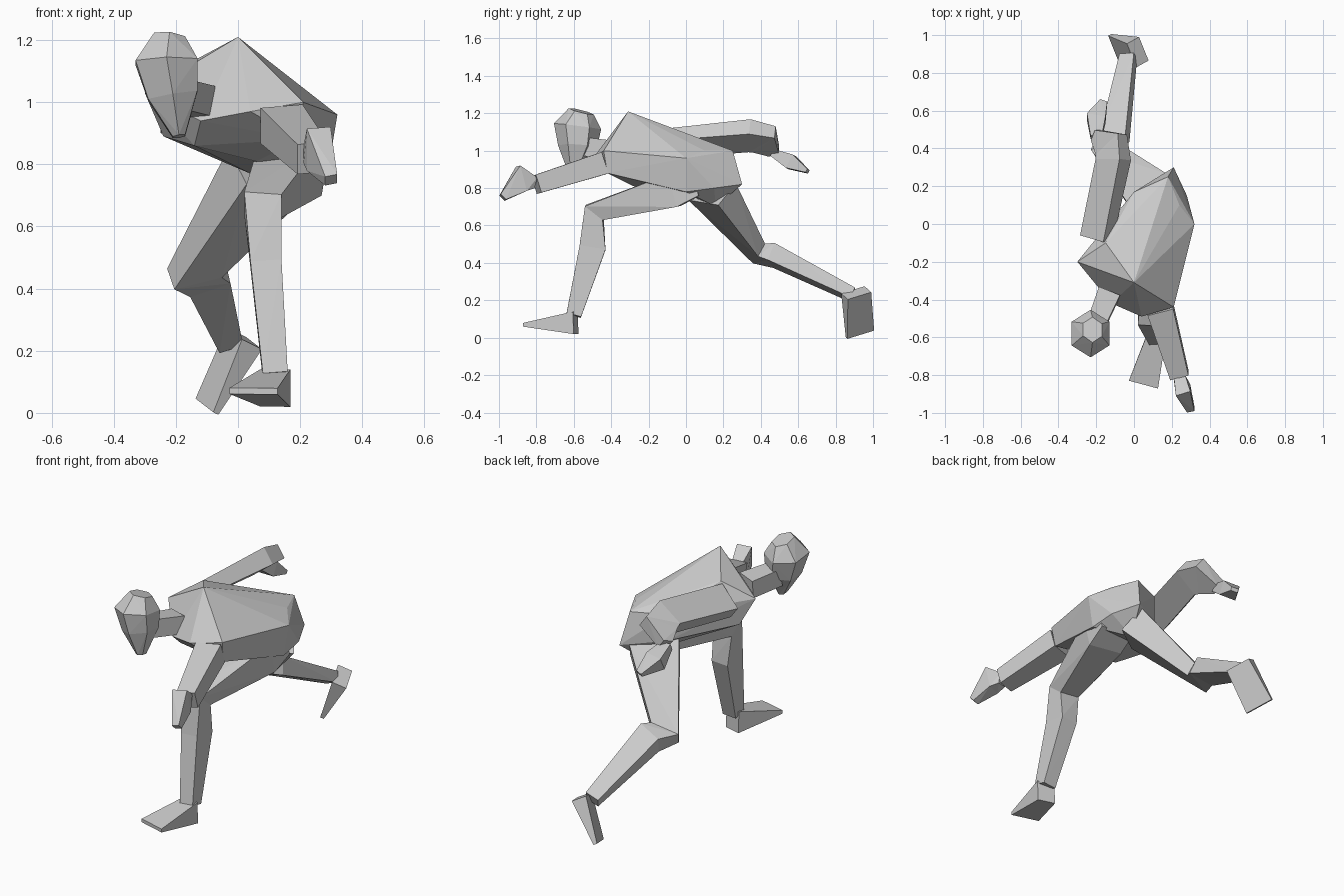
import bpy
import bmesh
from math import cos, pi, sin, tau
from mathutils import Vector

cube = bpy.data.objects.get("Cube")
if cube:
    bpy.data.objects.remove(cube, do_unlink=True)

# Single clay colour
GREY = (0.6, 0.6, 0.6, 1)
clay = bpy.data.materials.new("light_grey_clay")
clay.use_nodes = True
clay.diffuse_color = GREY
clay.node_tree.nodes["Principled BSDF"].inputs["Base Color"].default_value = GREY

ACROSS = Vector((1, 0, 0))


def add_hull(bm, points):
    """Wrap a faceted skin around a handful of points."""
    verts = [bm.verts.new(point) for point in points]
    result = bmesh.ops.convex_hull(bm, input=verts)
    inner = [item for item in result["geom_interior"]
             if isinstance(item, bmesh.types.BMVert) and not item.link_faces]
    bmesh.ops.delete(bm, geom=inner, context="VERTS")


def finish(bm, name):
    """Turn the bmesh into a flat shaded object."""
    bmesh.ops.recalc_face_normals(bm, faces=bm.faces[:])
    mesh = bpy.data.meshes.new(name)
    bm.to_mesh(mesh)
    bm.free()
    mesh.materials.append(clay)
    bpy.context.collection.objects.link(bpy.data.objects.new(name, mesh))


def solid(name, points):
    """One faceted volume."""
    bm = bmesh.new()
    add_hull(bm, points)
    finish(bm, name)


def section(centre, along, side, width, depth, sides):
    """Polygon around a joint, square to the direction of the limb."""
    side = (side - along * side.dot(along)).normalized()
    front = along.cross(side)
    corners = []
    for step in range(sides):
        angle = (step + 0.5) * tau / sides
        reach = 1 / cos(pi / sides)
        corners.append(centre + side * width * reach * cos(angle)
                       + front * depth * reach * sin(angle))
    return corners


def limb(name, joints, side=ACROSS, sides=4):
    """Segments between joints, each given as x, y, z, half width, half depth."""
    centres = [Vector(joint[:3]) for joint in joints]
    steps = [(end - start).normalized() for start, end in zip(centres, centres[1:])]
    # Each joint is mitred between the segments that meet there
    mitres = [(before + after).normalized()
              for before, after in zip(steps[:1] + steps, steps + steps[-1:])]
    rings = [section(centre, along, side, joint[3], joint[4], sides)
             for centre, along, joint in zip(centres, mitres, joints)]
    bm = bmesh.new()
    for start, end in zip(rings, rings[1:]):
        add_hull(bm, start + end)
    finish(bm, name)


# Torso: high shoulder blade, flanks, collar, belly and hips
blade = (0, -.31, 1.21)
right_flank = [(-.15, -.1, 1.13), (-.3, -.2, 1.03), (-.24, -.14, .89)]
left_flank = [(.32, 0, .96), (.24, .1, 1), (.29, 0, .78)]
collar = [(-.12, -.42, .94), (.04, -.49, .97), (.21, -.44, 1), (.2, -.42, .88)]
belly = [(-.14, -.32, .86), (.06, -.28, .81), (.04, 0, .77)]
hips = [(0, .17, .85), (0, .17, 1), (.18, .25, 1), (.21, .3, .82), (.28, .15, .8)]
solid("torso", [blade] + right_flank + left_flank + collar + belly + hips)
solid("seat", hips[:1] + hips[3:] + [left_flank[-1], belly[-1], (.15, .16, .7)])

# Head and neck
limb("neck", [(-.13, -.36, 1, .06, .05), (-.2, -.53, 1.02, .05, .05)])
limb("head", [(-.22, -.56, 1.21, .05, .06), (-.23, -.58, 1.13, .1, .11),
              (-.21, -.58, 1.02, .08, .09), (-.19, -.6, .89, .02, .03)], sides=6)

# Left arm, reaching forward
limb("left_arm", [(.14, -.45, .93, .07, .06), (.24, -.8, .82, .05, .05)])
limb("left_hand", [(.24, -.81, .83, .03, .03), (.26, -.88, .85, .04, .07),
                   (.3, -.98, .75, .02, .02)])

# Right arm, swung back and bent behind the hip
swing = Vector((.8, .1, .6))
limb("right_arm", [(-.2, -.08, 1.04, .08, .04), (-.11, .34, 1.08, .08, .05),
                   (-.12, .42, 1.06, .09, .04), (-.2, .47, 1, .03, .03)], swing)
limb("right_hand", [(-.2, .46, .99, .03, .02), (-.2, .56, .94, .05, .04),
                    (-.16, .65, .89, .02, .01)])

# Left leg, planted in front
limb("left_leg", [(.18, .06, .82, .1, .06), (.17, -.06, .79, .1, .09),
                  (.08, -.49, .67, .06, .06), (.09, -.5, .48, .05, .07),
                  (.12, -.6, .12, .04, .04)])
limb("left_foot", [(.12, -.59, .08, .05, .06), (.05, -.85, .07, .08, .01)])

# Right leg, pushing off behind
stride = Vector((.8, .5, 0))
limb("right_leg", [(.1, .14, .78, .13, .08), (-.14, .39, .45, .08, .04),
                   (-.1, .47, .44, .07, .05), (-.03, .89, .23, .04, .03)], stride)
limb("right_foot", [(.02, .91, .24, .07, .04), (-.1, .93, .02, .08, .01)],
     Vector((-.4, .9, .2)))
